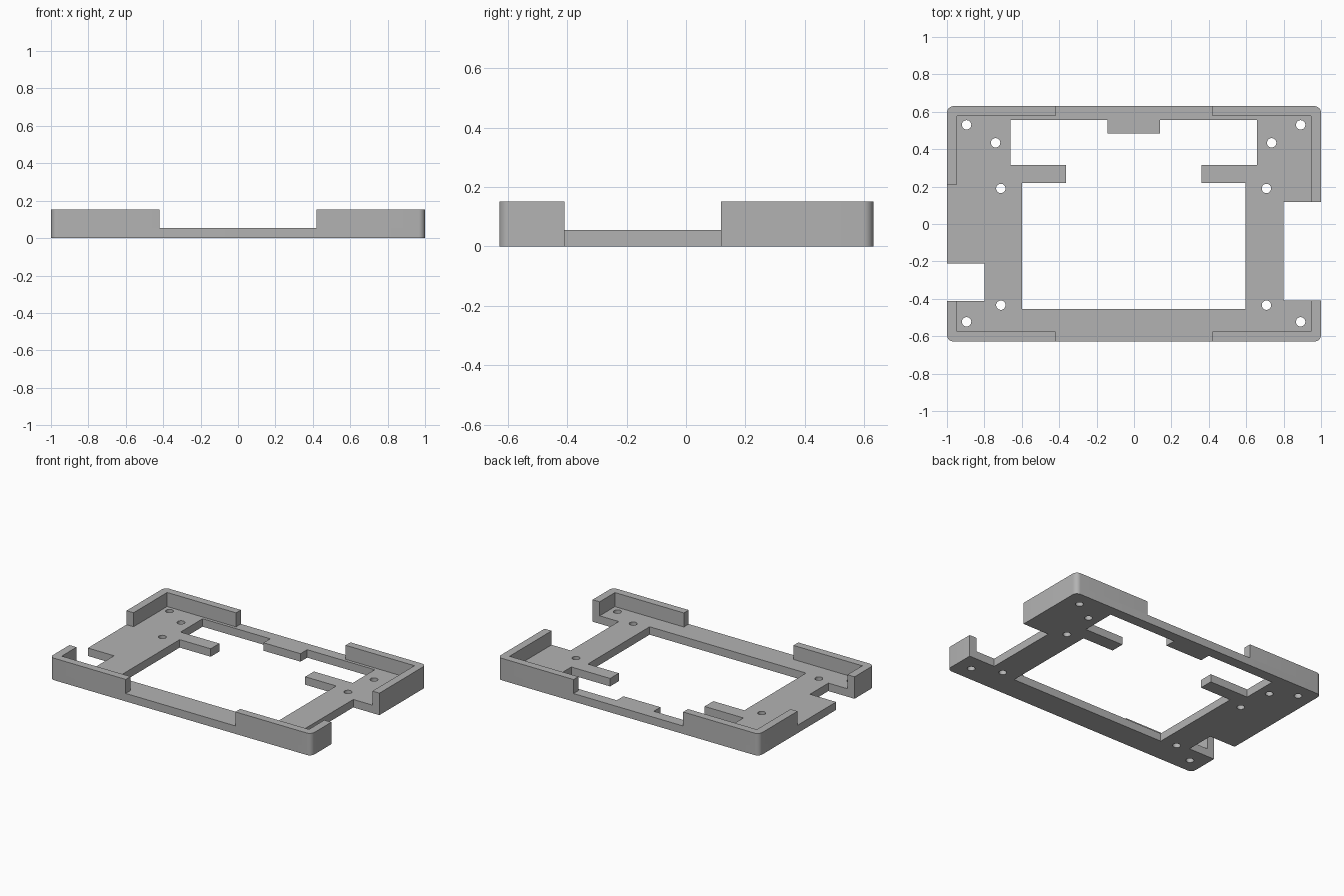
import bpy, math

if "Cube" in bpy.data.objects:
    bpy.data.objects.remove(bpy.data.objects["Cube"])

PLATE_TOP, WALL_TOP = 0.055, 0.152
X, YB, YF, R = 1.0, 0.63, -0.628, 0.035   # outer extents and corner radius

grey = bpy.data.materials.new("plain grey")
grey.diffuse_color = (0.45, 0.45, 0.45, 1)
grey.use_nodes = True
grey.node_tree.nodes["Principled BSDF"].inputs["Base Color"].default_value = grey.diffuse_color


def corner(sx, sy, n=8):
    """Rounded outer corner, listed from the x side to the y side."""
    cx, cy = sx * (X - R), (YB - R if sy > 0 else YF + R)
    return [(cx + sx * R * math.cos(a), cy + sy * R * math.sin(a))
            for a in (i * math.pi / 2 / n for i in range(n + 1))]


def circle(x, y, r=0.025, n=32):
    return [(x + r * math.cos(2 * math.pi * i / n),
             y + r * math.sin(2 * math.pi * i / n)) for i in range(n)]


def slab(name, loops, z0, z1):
    """Extrude a flat outline; inner loops become openings."""
    cu = bpy.data.curves.new(name + "_profile", 'CURVE')
    cu.dimensions, cu.fill_mode, cu.extrude = '2D', 'BOTH', (z1 - z0) / 2
    for pts in loops:
        s = cu.splines.new('POLY')
        s.points.add(len(pts) - 1)
        for p, (x, y) in zip(s.points, pts):
            p.co = (x, y, 0, 1)
        s.use_cyclic_u = True
    ob = bpy.data.objects.new(name, cu)
    bpy.context.collection.objects.link(ob)
    ob.location.z = (z0 + z1) / 2
    bpy.ops.object.select_all(action='DESELECT')
    ob.select_set(True)
    bpy.context.view_layer.objects.active = ob
    bpy.ops.object.convert(target='MESH')
    ob = bpy.context.view_layer.objects.active
    ob.name = name
    ob.data.materials.clear()
    ob.data.materials.append(grey)
    # weld the caps to the sides, then smooth only the curved parts
    bpy.ops.object.mode_set(mode='EDIT')
    bpy.ops.mesh.select_all(action='SELECT')
    bpy.ops.mesh.remove_doubles(threshold=0.0002)
    bpy.ops.mesh.normals_make_consistent(inside=False)
    bpy.ops.object.mode_set(mode='OBJECT')
    bpy.ops.object.shade_smooth_by_angle(angle=math.radians(30))
    return ob


# Base plate: outline with side notches
outline = (corner(1, 1) + corner(-1, 1)[::-1]
           + [(-X, -0.212), (-0.8, -0.212), (-0.8, -0.413), (-X, -0.413)]
           + corner(-1, -1) + corner(1, -1)[::-1]
           + [(X, -0.408), (0.8, -0.408), (0.8, 0.117), (X, 0.117)])

# Central window with two support arms and a back tab
window = [(-0.6, -0.455), (0.597, -0.455), (0.597, 0.22), (0.36, 0.22),
          (0.36, 0.315), (0.657, 0.315), (0.657, 0.556), (0.14, 0.556),
          (0.14, 0.483), (-0.143, 0.483), (-0.143, 0.556), (-0.66, 0.556),
          (-0.66, 0.315), (-0.363, 0.315), (-0.363, 0.22), (-0.6, 0.22)]

# Screw holes, nearly symmetric left to right
holes = []
for x, y in [(0.893, 0.53), (0.738, 0.434), (0.71, 0.19),
             (0.71, -0.434), (0.893, -0.523)]:
    holes += [circle(x - 0.002, y), circle(-x - 0.002, y)]

slab("base_plate", [outline, window] + holes, 0, PLATE_TOP)

# Raised corner walls, each an L with a rounded outer corner
for name, sx, sy, y_end in [("back_right_wall", 1, 1, 0.117),
                            ("back_left_wall", -1, 1, 0.21),
                            ("front_right_wall", 1, -1, -0.408),
                            ("front_left_wall", -1, -1, -0.413)]:
    xi, xe = sx * 0.946, sx * 0.419
    yo = YB if sy > 0 else YF
    yi = yo - sy * 0.053
    slab(name, [[(sx * X, y_end)] + corner(sx, sy)
                + [(xe, yo), (xe, yi), (xi, yi), (xi, y_end)]],
         PLATE_TOP, WALL_TOP)
